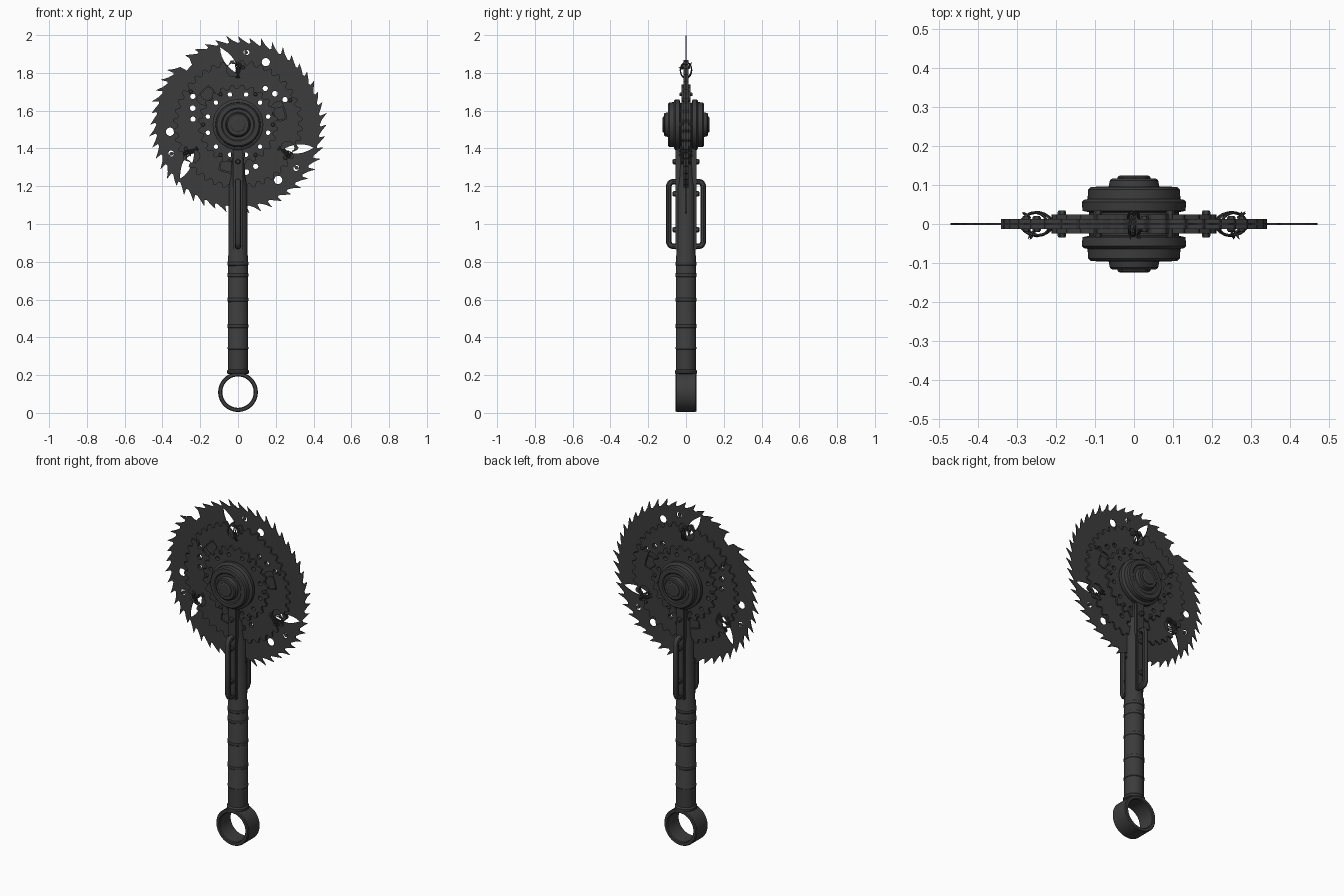
import bpy, bmesh, math, random
from math import cos, sin, pi, radians
from mathutils import Matrix, Vector

random.seed(4)
if "Cube" in bpy.data.objects:
    bpy.data.objects.remove(bpy.data.objects["Cube"])

HUB = Vector((0, 0, 1.526))
FACE = Matrix.Translation(HUB) @ Matrix.Rotation(pi / 2, 4, 'X')

steel = bpy.data.materials.new("dark_steel")
steel.use_nodes = True
steel.diffuse_color = (0.045, 0.045, 0.045, 1)
steel.node_tree.nodes["Principled BSDF"].inputs["Base Color"].default_value = steel.diffuse_color


def add(name, data, matrix=Matrix(), smooth=False):
    ob = bpy.data.objects.new(name, data)
    bpy.context.collection.objects.link(ob)
    ob.matrix_world = matrix
    data.materials.append(steel)
    bpy.ops.object.select_all(action='DESELECT')
    ob.select_set(True)
    bpy.context.view_layer.objects.active = ob
    if ob.type == 'CURVE':
        bpy.ops.object.convert(target='MESH')
    if smooth:
        bpy.ops.object.shade_smooth_by_angle(angle=radians(35))
    return ob


def mesh_from(bm, name, matrix=Matrix(), smooth=False):
    bmesh.ops.recalc_face_normals(bm, faces=bm.faces)
    me = bpy.data.meshes.new(name)
    bm.to_mesh(me)
    bm.free()
    return add(name, me, matrix, smooth)


def lathe(name, profile, matrix=Matrix(), steps=48, closed=False):
    """Spin (radius, height) points about the local z axis."""
    bm = bmesh.new()
    vs = [bm.verts.new((r, 0, h)) for r, h in profile]
    es = [bm.edges.new(p) for p in zip(vs, vs[1:])]
    if closed:
        es.append(bm.edges.new((vs[-1], vs[0])))
    bmesh.ops.spin(bm, geom=vs + es, cent=(0, 0, 0), axis=(0, 0, 1), angle=2 * pi, steps=steps)
    bmesh.ops.remove_doubles(bm, verts=bm.verts, dist=1e-5)
    return mesh_from(bm, name, matrix, True)


def plate(name, outlines, thick, matrix=FACE):
    """Flat plate: first outline is the rim, the others are holes."""
    cu = bpy.data.curves.new(name, 'CURVE')
    cu.dimensions, cu.fill_mode, cu.extrude = '2D', 'BOTH', thick / 2
    for pts in outlines:
        sp = cu.splines.new('POLY')
        sp.points.add(len(pts) - 1)
        for p, (x, y) in zip(sp.points, pts):
            p.co = (x, y, 0, 1)
        sp.use_cyclic_u = True
    return add(name, cu, matrix)


def box(name, centre, size):
    bm = bmesh.new()
    bmesh.ops.create_cube(bm, size=1, matrix=Matrix.Translation(centre) @ Matrix.Diagonal((*size, 1)))
    bmesh.ops.bevel(bm, geom=bm.edges[:], offset=0.005, segments=2, affect='EDGES')
    return mesh_from(bm, name)


def polar(r, deg):
    return (r * cos(radians(deg)), r * sin(radians(deg)))


def hole(r, deg, size, n=14):
    cx, cy = polar(r, deg)
    return [(cx + size * cos(2 * pi * i / n), cy + size * sin(2 * pi * i / n)) for i in range(n)]


def arc_slot(r0, r1, mid, half):
    span = [mid + half * t for t in (-1, -.5, 0, .5, 1)]
    mids = (r0 + r1) / 2
    return ([polar(mids, mid - half - 2)] + [polar(r1, a) for a in span]
            + [polar(mids, mid + half + 2)] + [polar(r0, a) for a in span[::-1]])


def gear_outline(r, depth, n):
    pts = []
    for i in range(n):
        for t, rr in ((0, r - depth), (.25, r - depth), (.45, r), (.7, r)):
            pts.append(polar(rr, (i + t) * 360 / n))
    return pts


# Saw blade with swept teeth, one broken notch and three curved slits
rim, teeth = [], 48
for i in range(teeth):
    a, step = i * 360 / teeth, 360 / teeth
    if 121 < a < 130:
        rim += [polar(.40, a), polar(.395, a + step * .8)]
        continue
    tip = random.uniform(.458, .477) if i % 12 else .475
    rim += [polar(.432, a), polar(.447, a + step * .5), polar(tip, a + step), polar(.437, a + step * .82)]

slits = []
for k in range(3):
    inner, outer = Vector(polar(.27, 89 + 120 * k)), Vector(polar(.42, 103 + 120 * k))
    side = (outer - inner).orthogonal().normalized()
    ts = [j / 8 for j in range(9)]
    edge = [inner.lerp(outer, t) for t in ts]
    slits.append([p + side * .026 * sin(pi * t) ** .7 for p, t in zip(edge, ts)]
                 + [p - side * .022 * sin(pi * t) for p, t in zip(edge, ts)][-2:0:-1])

through = []
for k in range(3):
    turn = 120 * k
    through += [hole(.282, 148 + turn, .014), hole(.255, 160 + turn, .015), hole(.24, 173 + turn, .014)]
hub_holes = [hole(.165, 15 + 30 * k, .012) for k in range(12)]
small = []
for k in range(3):
    small += [hole(.362, 66 + 120 * k, .022), hole(.385, 84 + 120 * k, .012), hole(.385, 203 + 120 * k, .014)]
plate("saw_blade", [rim] + slits + through + small + hub_holes, .004)

# Large sprocket clamped over the blade
slots = [arc_slot(.195, .26, 18 + 120 * k, 11) for k in range(3)]
slots += [arc_slot(.2, .255, 135 + 120 * k, 7) for k in range(3)]
cuts = [hole(.29, 95 + 120 * k, .036, 10) for k in range(3)]
for s in (-1, 1):
    m = Matrix.Translation((0, s * .0075, 0)) @ FACE
    plate("large_sprocket", [gear_outline(.342, .022, 40)] + slots + through + cuts + hub_holes, .01, m)
    # Small sprocket with its holes
    m = Matrix.Translation((0, s * .018, 0)) @ FACE
    plate("small_sprocket", [gear_outline(.212, .02, 24)] + hub_holes, .012, m)

# Sprocket bolts through both sides
for k in range(6):
    for r, deg, h in ((.185, 60 * k, .035), (.305, 60 * k + 25, .02)):
        x, y = polar(r, deg)
        lathe("sprocket_bolt", [(0, -h), (.008, -h), (.011, -h + .004), (.011, h - .004), (.008, h), (0, h)],
              FACE @ Matrix.Translation((x, y, 0)), 6)

# Stepped hub, mirrored front to back
half = [(.115, .03), (.132, .034), (.134, .056), (.128, .062), (.119, .064), (.118, .088),
        (.111, .095), (.088, .096), (.082, .091), (.066, .091), (.062, .112), (.056, .117), (0, .117)]
lathe("hub", [(r, -h) for r, h in half[::-1]] + half, FACE, 64)
for s in (-1, 1):
    lathe("axle_nut", [(0, s * .1), (.042, s * .1), (.042, s * .121), (.036, s * .125), (0, s * .125)], FACE, 8)

# Barbed wire loops tied through the slits
for k in range(3):
    a = radians(90 + 120 * k)
    base = Matrix.Translation(HUB + Vector((.288 * cos(a), 0, .288 * sin(a)))) @ Matrix.Rotation(-a, 4, 'Y')
    for tilt in (-.25, .05, .3):
        m = base @ Matrix.Rotation(tilt, 4, 'X') @ Matrix.Rotation(tilt, 4, 'Y')
        loop = [(.042 * cos(t * pi / 12), .03 * sin(t * pi / 12), 0) for t in range(24)]
        cu = bpy.data.curves.new("wire_loop", 'CURVE')
        cu.dimensions, cu.bevel_depth, cu.bevel_resolution = '3D', .0035, 1
        sp = cu.splines.new('POLY')
        sp.points.add(23)
        for p, co in zip(sp.points, loop):
            p.co = (*co, 1)
        sp.use_cyclic_u = True
        add("wire_loop", cu, m, True)
        for j in range(3):
            x, y, z = loop[(j * 8 + 3) % 24]
            aim = Vector((x, y, random.uniform(-.03, .03))).to_track_quat('Z', 'Y').to_matrix().to_4x4()
            lathe("wire_barb", [(0, -.012), (.003, -.01), (.0025, .008), (0, .016)],
                  m @ Matrix.Translation((x, y, z)) @ aim, 5)

# Main shaft with collars and a slightly thicker grip
lathe("shaft", [(0, .205), (.05, .205), (.059, .21), (.059, .222), (.052, .23), (.052, .335), (.055, .338),
                (.055, .348), (.053, .352), (.053, .83), (.049, .84), (.049, 1.2), (.038, 1.26), (.036, 1.42), (0, 1.42)])
for z in (.46, .6, .73, .79):
    lathe("grip_band", [(.052, z - .012), (.0555, z - .008), (.0555, z + .008), (.052, z + .012)],
          Matrix.Translation((-.001, 0, 0)))

# End ring
lathe("end_ring", [(.083, -.05), (.087, -.055), (.101, -.055), (.105, -.05),
                   (.105, .05), (.101, .055), (.087, .055), (.083, .05)],
      Matrix.Translation((0, 0, .11)) @ Matrix.Rotation(pi / 2, 4, 'X'), 64, True)

# Side arms, guard handles and rivets on front and back
for s in (-1, 1):
    box("fork_arm", (0, s * .043, 1.31), (.054, .026, .24))
    box("handle_mount", (0, s * .045, 1.06), (.05, .02, .4))
    cu = bpy.data.curves.new("guard_handle", 'CURVE')
    cu.dimensions, cu.bevel_depth, cu.bevel_resolution = '3D', .016, 3
    bend = [(.035, .882), (.07, .882), (.083, .887), (.092, .905)]
    path = bend + [(y, 2.106 - z) for y, z in bend[::-1]]
    sp = cu.splines.new('POLY')
    sp.points.add(len(path) - 1)
    for p, (y, z) in zip(sp.points, path):
        p.co = (0, s * y, z, 1)
    add("guard_handle", cu, smooth=True)
    for z in (.97, 1.16, 1.33):
        lathe("rivet", [(.014, 0), (.014, .014), (.009, .02), (0, .02)],
              Matrix.Translation((0, s * .052, z)) @ Matrix.Rotation(-s * pi / 2, 4, 'X'), 12)
